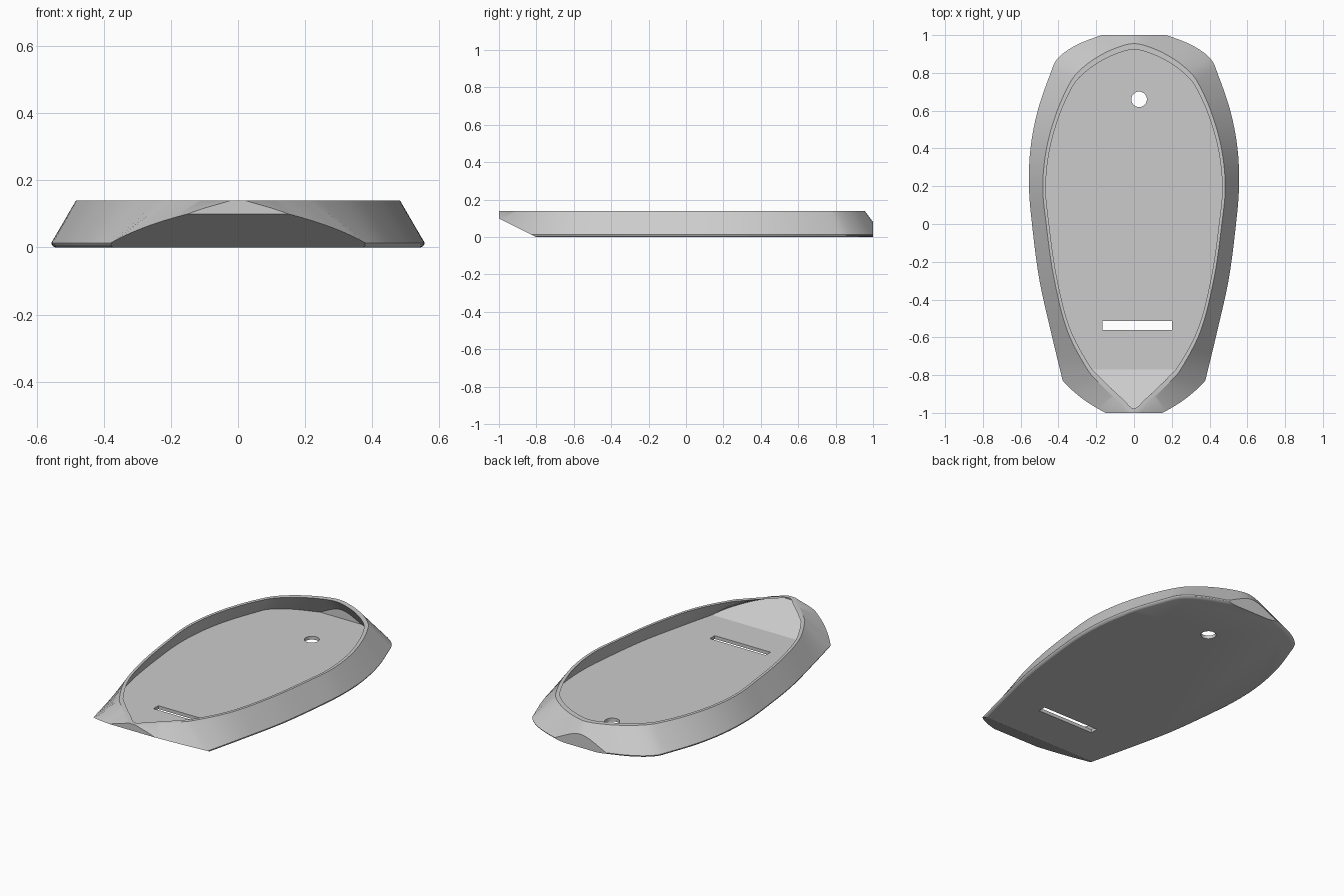
import bpy, bmesh
from mathutils import Vector

cube = bpy.data.objects.get("Cube")
if cube:
    bpy.data.objects.remove(cube, do_unlink=True)

HEIGHT = 0.14
FILLET = 0.014
# Half outline, front to back: foot x, foot y, rim x, rim y
OUTLINE = [
    (0, -1.40, 0, -1.01), (.20, -1.27, .06, -.96), (.31, -1.05, .13, -.895),
    (.36, -.90, .19, -.835), (.387, -.79, .25, -.765), (.44, -.57, .355, -.56),
    (.502, -.29, .425, -.28), (.54, 0, .465, 0), (.556, .2, .483, .2),
    (.548, .4, .463, .4), (.51, .6, .41, .59), (.445, .79, .34, .745),
    (.405, .875, .285, .815), (.31, .945, .20, .88), (.17, 1.0, .10, .93),
    (0, 1.05, 0, .955)]


def smooth_ring(steps=6):
    """Closed spline through the outline and its mirror image."""
    pts = [Vector(p) for p in OUTLINE]
    pts += [Vector((-p[0], p[1], -p[2], p[3])) for p in reversed(pts[1:-1])]
    n = len(pts)
    ring = []
    for i in range(n):
        a, b, c, d = (pts[(i + k) % n] for k in (-1, 0, 1, 2))
        for s in range(steps):
            t = s / steps
            ring.append(b + (c - a) * (t / 2)
                        + (a * 2 - b * 5 + c * 4 - d) * (t * t / 2)
                        + (b * 3 - a - c * 3 + d) * (t ** 3 / 2))
    return ring


def make_object(name, bm):
    bmesh.ops.recalc_face_normals(bm, faces=bm.faces[:])
    mesh = bpy.data.meshes.new(name)
    bm.to_mesh(mesh)
    bm.free()
    obj = bpy.data.objects.new(name, mesh)
    bpy.context.collection.objects.link(obj)
    return obj


def tapered_hull(name, levels, size, planes):
    """Loft foot to rim through (height, scale) levels, then trim by planes."""
    bm = bmesh.new()
    ring = smooth_ring()
    rows = []
    for z, k in levels:
        f = max(0, (z - FILLET) / (HEIGHT - FILLET))
        row = []
        for bx, by, tx, ty in ring:
            x, y = bx + (tx - bx) * f, by + (ty - by) * f
            row.append(bm.verts.new((x * k * size, y * k * size, z)))
        rows.append(row)
    n = len(ring)
    for low, high in zip(rows, rows[1:]):
        for i in range(n):
            j = (i + 1) % n
            bm.faces.new((low[i], low[j], high[j], high[i]))
    bm.faces.new(rows[0])
    bm.faces.new(rows[-1])
    for point, normal in planes:
        cut = bmesh.ops.bisect_plane(
            bm, geom=bm.verts[:] + bm.edges[:] + bm.faces[:],
            plane_co=point, plane_no=normal, clear_outer=True)
        edges = [e for e in bm.edges if e.is_boundary]
        bmesh.ops.holes_fill(bm, edges=edges, sides=0)
    return make_object(name, bm)


def subtract(target, cutter):
    mod = target.modifiers.new("cut", 'BOOLEAN')
    mod.operation = 'DIFFERENCE'
    mod.solver = 'EXACT'
    mod.object = cutter
    bpy.context.view_layer.objects.active = target
    bpy.ops.object.modifier_apply(modifier=mod.name)
    bpy.data.objects.remove(cutter, do_unlink=True)


# Outer body with sloped nose and flat tail
SLOPE = Vector((0, -1, -2)).normalized()
shell = tapered_hull(
    "tray_shell",
    [(0, .978), (.004, .991), (.009, .998), (FILLET, 1), (HEIGHT, 1)], 1,
    [((0, -.8, 0), SLOPE), ((0, -1, 0), (0, -1, 0)), ((0, 1, 0), (0, 1, 0))])

# Hollow interior, following the outside
cavity = tapered_hull(
    "cavity_cutter", [(.02, 1), (HEIGHT + .01, 1)], .967,
    [((0, -.77, .02), SLOPE), ((0, -.985, 0), (0, -1, 0)),
     ((0, .973, 0), (0, 1, 0))])
subtract(shell, cavity)

# Round hole
bm = bmesh.new()
bmesh.ops.create_cone(bm, cap_ends=True, segments=40, radius1=.041,
                      radius2=.041, depth=.1)
bmesh.ops.translate(bm, verts=bm.verts[:], vec=(.027, .66, 0))
subtract(shell, make_object("hole_cutter", bm))

# Crosswise slot
bm = bmesh.new()
bmesh.ops.create_cube(bm, size=1)
bmesh.ops.scale(bm, verts=bm.verts[:], vec=(.37, .046, .1))
bmesh.ops.translate(bm, verts=bm.verts[:], vec=(.017, -.537, 0))
subtract(shell, make_object("slot_cutter", bm))

# Plain grey finish
grey = bpy.data.materials.new("light_grey")
grey.use_nodes = True
color = (.6, .6, .6, 1)
grey.diffuse_color = color
grey.node_tree.nodes["Principled BSDF"].inputs["Base Color"].default_value = color
shell.data.materials.clear()
shell.data.materials.append(grey)
for face in shell.data.polygons:
    face.material_index = 0

bpy.ops.object.select_all(action='DESELECT')
shell.select_set(True)
bpy.context.view_layer.objects.active = shell
bpy.ops.object.shade_smooth_by_angle(angle=.45)
